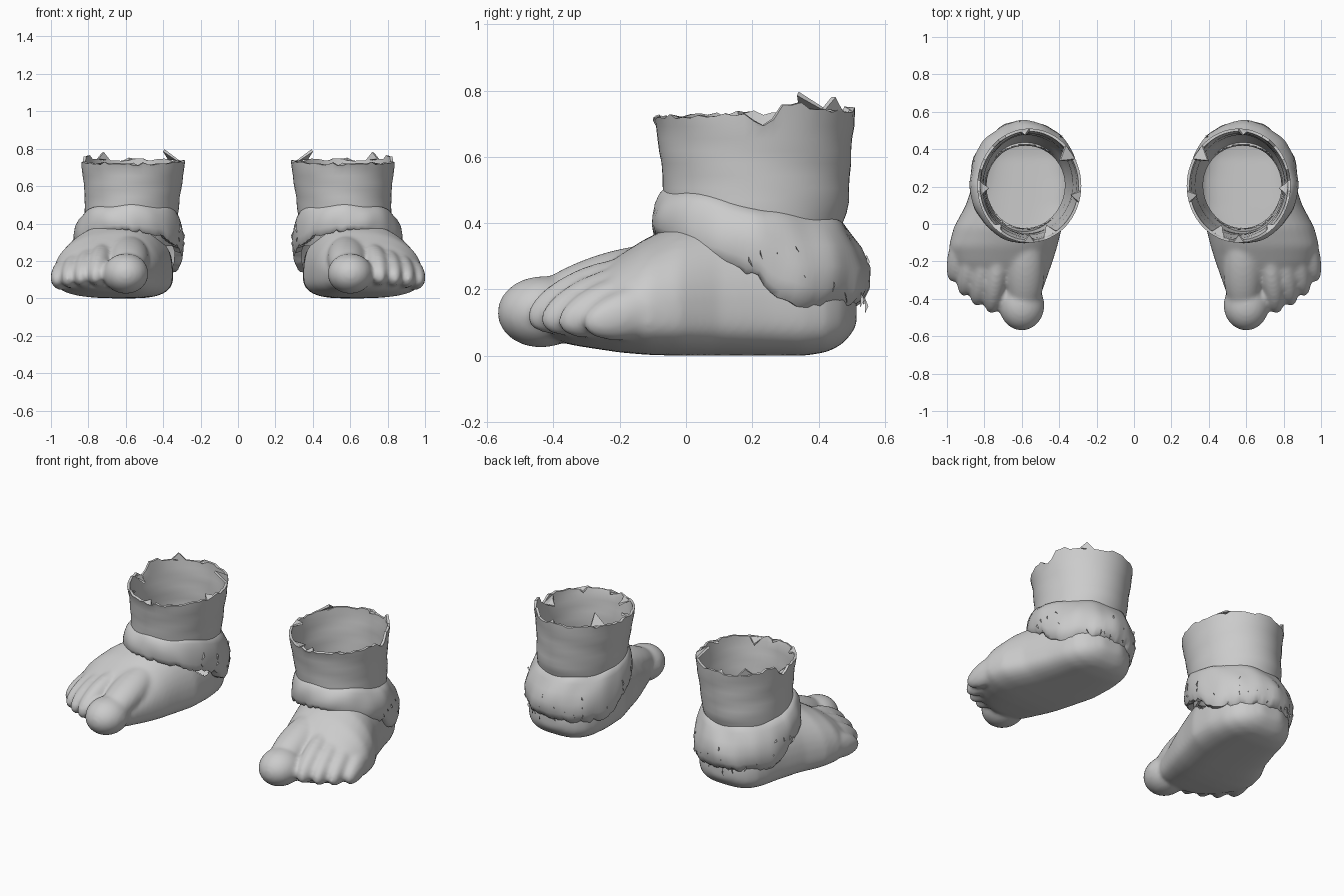
import bpy, bmesh, math, random
from mathutils import Vector, Matrix

random.seed(4)
cube = bpy.data.objects.get("Cube")
if cube:
    bpy.data.objects.remove(cube)

grey = bpy.data.materials.new("plain_grey")
grey.use_nodes = True
grey.diffuse_color = (0.6, 0.6, 0.6, 1)
grey.node_tree.nodes["Principled BSDF"].inputs["Base Color"].default_value = (0.6, 0.6, 0.6, 1)


def lerp(table, x):
    """Piecewise linear lookup; rows are (key, value, value...)."""
    for a, b in zip(table, table[1:]):
        if x <= b[0]:
            f = max(0, (x - a[0]) / (b[0] - a[0]))
            return [p + (q - p) * f for p, q in zip(a[1:], b[1:])]
    return list(table[-1][1:])


def loft(bm, rings, caps=False):
    loops = [[bm.verts.new(p) for p in ring] for ring in rings]
    n = len(loops[0])
    for a, b in zip(loops, loops[1:]):
        for i in range(n):
            j = (i + 1) % n
            bm.faces.new((a[i], a[j], b[j], b[i]))
    if caps:
        bm.faces.new(loops[0][::-1])
        bm.faces.new(loops[-1])
    return loops


def make_object(name, bm):
    mesh = bpy.data.meshes.new(name)
    bm.to_mesh(mesh)
    bm.free()
    obj = bpy.data.objects.new(name, mesh)
    bpy.context.collection.objects.link(obj)
    return obj


def bake(obj):
    """Replace the mesh by its modified result."""
    dg = bpy.context.evaluated_depsgraph_get()
    mesh = bpy.data.meshes.new_from_object(obj.evaluated_get(dg))
    obj.modifiers.clear()
    obj.data = mesh


def finish(obj, part, angle):
    """Colour, shade, and make the mirrored partner."""
    obj.name = "left_" + part
    obj.data.materials.clear()
    obj.data.materials.append(grey)
    other = obj.copy()
    other.data = obj.data.copy()
    other.name = "right_" + part
    bpy.context.collection.objects.link(other)
    other.data.transform(Matrix.Scale(-1, 4, (1, 0, 0)))
    other.data.flip_normals()
    for o in (obj, other):
        bpy.ops.object.select_all(action="DESELECT")
        o.select_set(True)
        bpy.context.view_layer.objects.active = o
        bpy.ops.object.shade_smooth_by_angle(angle=math.radians(angle))


def spow(v, e):
    return math.copysign(abs(v) ** e, v)


# Foot body: y, inner x, crest x, outer x, top z, bottom z
sections = [
    (-0.41, .54, .64, .75, .16, .06), (-0.36, .49, .65, .85, .19, .035),
    (-0.30, .47, .65, .91, .235, .025), (-0.2, .435, .65, .965, .305, .01),
    (-0.12, .41, .64, .99, .355, .003), (-0.02, .385, .62, .965, .40, .0),
    (.10, .35, .60, .90, .43, .0), (.25, .345, .59, .85, .43, .0),
    (.36, .36, .59, .82, .40, .0), (.43, .39, .59, .79, .34, .012),
    (.48, .44, .59, .74, .27, .04), (.515, .52, .59, .66, .19, .09)]
rings = []
for k in range(41):
    y = -0.41 + k * 0.023125
    xi, px, xo, top, bot = lerp(sections, y)
    ring = []
    for i in range(40):
        t = math.tau * i / 40
        c, s = math.cos(t), math.sin(t)
        e = 0.95 if s > 0 else 0.68
        ring.append((px + (xo - px if c > 0 else px - xi) * spow(c, e), y,
                     .13 + (top - .13 if s > 0 else .13 - bot) * spow(s, e)))
    rings.append(ring)
bm = bmesh.new()
loft(bm, rings, caps=True)

# Toes: back end, tip, half width, half height (big toe ball and shaft, then small toes)
toes = [((.60, -.30, .14), (.60, -.57, .125), .122, .108), ((.58, .0, .30), (.585, -.5, .13), .105, .09),
        ((.71, -.10, .26), (.765, -.478, .10), .066, .088), ((.77, -.06, .24), (.845, -.437, .095), .064, .086),
        ((.83, -.02, .22), (.915, -.385, .09), .062, .083), ((.88, .04, .18), (.975, -.31, .09), .06, .08)]
for back, tip, wide, high in toes:
    back, tip = Vector(back), Vector(tip)
    axis = tip - back
    turn = axis.to_track_quat("Y", "Z").to_matrix().to_4x4()
    place = Matrix.Translation((back + tip) / 2) @ turn @ Matrix.Diagonal((wide, axis.length / 2, high, 1))
    bmesh.ops.create_uvsphere(bm, u_segments=24, v_segments=16, radius=1, matrix=place)
bmesh.ops.recalc_face_normals(bm, faces=bm.faces)
foot = make_object("foot", bm)
remesh = foot.modifiers.new("fuse", "REMESH")
remesh.mode = "VOXEL"
remesh.voxel_size = 0.012
soften = foot.modifiers.new("soften", "SMOOTH")
soften.factor = 0.5
soften.iterations = 10
bake(foot)

# Open the top of the foot inside the ankle
bm = bmesh.new()
bm.from_mesh(foot.data)
inside = []
for f in bm.faces:
    c = f.calc_center_median()
    if c.z > .2 and f.normal.z > 0 and math.hypot(c.x - .58, c.y - .2) < .225:
        inside.append(f)
bmesh.ops.delete(bm, geom=inside, context="FACES")
low = min(v.co.z for v in bm.verts)
for v in bm.verts:
    v.co.z -= low
bm.to_mesh(foot.data)
bm.free()
finish(foot, "foot", 60)

# Ankle tube with a torn rim: z, centre x, centre y, radius x, radius y
tube = [(.28, .58, .20, .225, .235), (.45, .572, .212, .25, .278), (.55, .565, .21, .255, .283),
        (.65, .56, .207, .268, .293), (.73, .56, .205, .278, .305)]
SEG = 64
rings = []
for k in range(13):
    z = .28 + .45 * k / 12
    cx, cy, rx, ry = lerp(tube, z)
    ring = []
    for i in range(SEG):
        t = math.tau * i / SEG
        fold = 1 + .012 * math.sin(3 * t + 22 * z) * math.sin(30 * z)
        ring.append(Vector((cx + rx * fold * math.cos(t), cy + ry * fold * math.sin(t), z)))
    rings.append(ring)
for i, p in enumerate(rings[-1]):
    t = math.tau * i / SEG
    p.z += .012 * math.sin(t) + random.uniform(-.009, .009)
    if i < 3:
        p.z -= .03 - .012 * abs(i - 1)
    elif i < 6:
        p.z += .03
bm = bmesh.new()
rim = loft(bm, rings)[-1]

# Torn flaps bent inward or upward: rim index, width, inward, up
flaps = [(24, 3, .07, .055), (33, 2, .05, .01), (42, 3, .07, -.02), (47, 2, .04, .01),
         (62, 3, .06, -.03), (8, 3, -.005, .04), (14, 2, .03, .01), (54, 2, .04, -.01)]
for i, w, inward, up in flaps:
    a, b = rim[i % SEG], rim[(i + w) % SEG]
    mid = (a.co + b.co) / 2
    out = Vector((mid.x - .56, mid.y - .2, 0)).normalized()
    bm.faces.new((a, b, bm.verts.new(mid - out * inward + Vector((0, 0, up)))))
ankle = make_object("ankle", bm)
wall = ankle.modifiers.new("wall", "SOLIDIFY")
wall.thickness = 0.015
wall.offset = -1
bake(ankle)
finish(ankle, "ankle", 40)

# Rolled, tufted cuff: lower and upper edge heights by facing (-1 front, 1 back)
lower = [(-1, .36), (-.5, .29), (0, .235), (.25, .165), (.5, .145), (1, .145)]
upper = [(-1, .505), (-.4, .475), (.1, .435), (1, .41)]
# fraction down the cuff, bulge
profile = [(0, -.1), (.03, .2), (.14, .52), (.32, .83), (.55, 1), (.78, 1), (.92, .88), (1, .6), (.95, -.6)]
SEG = 96
rag = [random.uniform(-.01, .01) for _ in range(SEG)]


def cuff_point(t, u, b, jag=0):
    c, s = math.cos(t), math.sin(t)
    hi, lo = lerp(upper, s)[0], lerp(lower, s)[0]
    lump = .004 * math.sin(7 * t + 6 * u) + .003 * math.sin(16 * t + 2) * u
    if b > 0:
        b = b ** (1 + max(s, 0)) + lump * 12
    cx, cy = .572 + .013 * b, .21 + .015 * b
    return Vector((cx + (.25 + .043 * b) * c, cy + (.265 + .062 * b) * s,
                   hi + (lo - hi) * u + jag * u ** 3 + lump * (1 - u)))


bm = bmesh.new()
loft(bm, [[cuff_point(math.tau * i / SEG, u, b, rag[i]) for i in range(SEG)] for u, b in profile][::-1])

# Loose tufts standing off the cuff
for _ in range(26):
    t, u = random.uniform(-.6, 3.7), random.uniform(.35, .95)
    p = cuff_point(t, u, .95)
    out = Vector((math.cos(t), math.sin(t), 0))
    side = Vector((-out.y, out.x, 0)) * random.uniform(-.015, .015)
    length = random.uniform(.02, .05)
    bm.faces.new([bm.verts.new(q) for q in (
        p, p + side + Vector((0, 0, -length)), p + out * .01 + Vector((0, 0, -length / 2)))])
cuff = make_object("cuff", bm)
finish(cuff, "cuff", 45)
